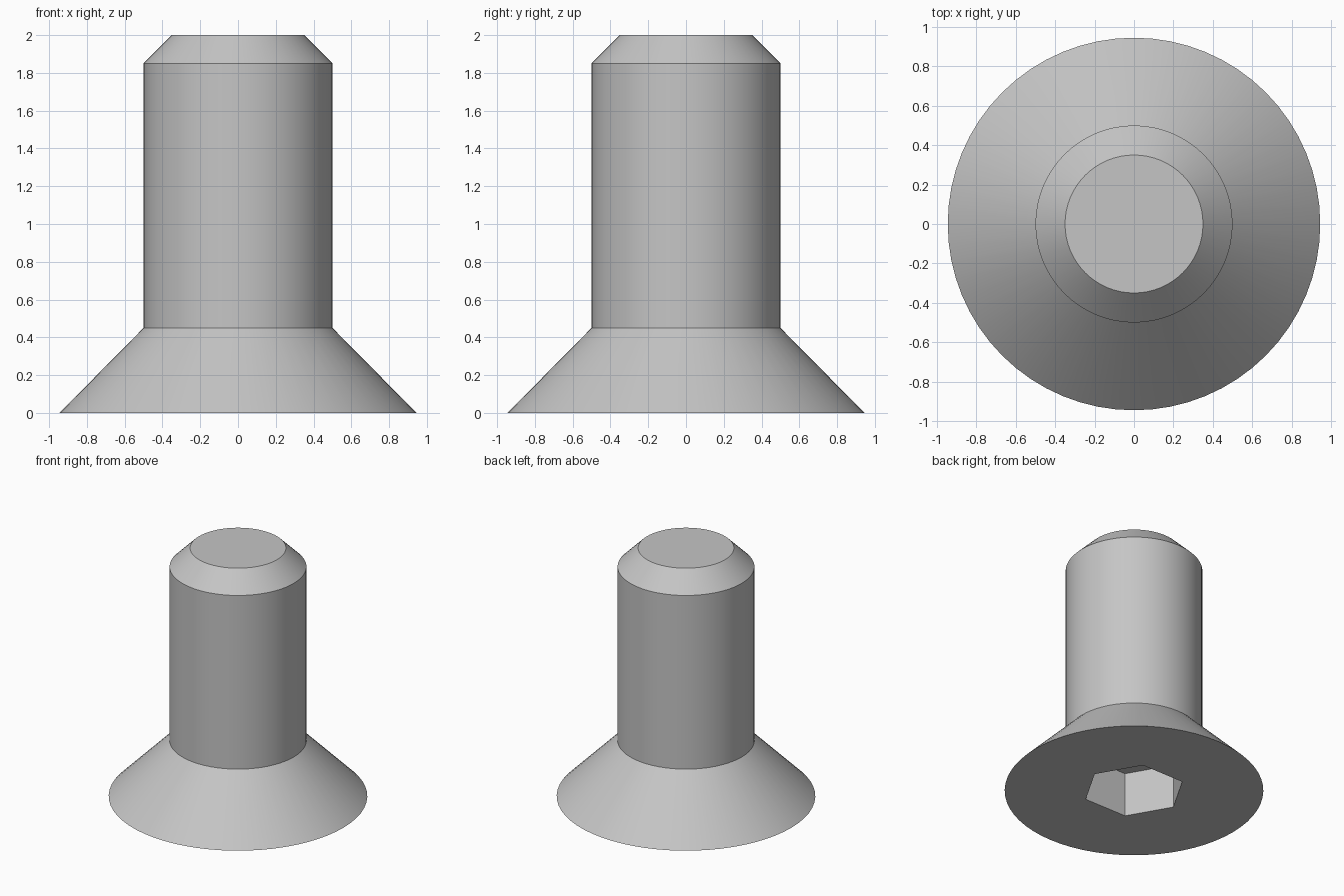
import bpy
import bmesh
from math import cos, sin, tau, radians

cube = bpy.data.objects.get("Cube")
if cube:
    bpy.data.objects.remove(cube, do_unlink=True)

SEGMENTS = 64
SOCKET_RADIUS = 0.375
SOCKET_DEPTH = 0.355
# Outer profile as (radius, height): countersunk head, shank, chamfered tip
PROFILE = [(0.945, 0), (0.5, 0.45), (0.5, 1.85), (0.35, 2)]

steel = bpy.data.materials.new("steel grey")
steel.use_nodes = True
colour = (0.56, 0.56, 0.56, 1)
steel.diffuse_color = colour
steel.node_tree.nodes["Principled BSDF"].inputs["Base Color"].default_value = colour

bm = bmesh.new()


def ring(radius, z, count):
    return [bm.verts.new((radius * cos(tau * i / count), radius * sin(tau * i / count), z))
            for i in range(count)]


def skin(lower, upper):
    n = len(lower)
    for i in range(n):
        j = (i + 1) % n
        bm.faces.new((lower[i], lower[j], upper[j], upper[i]))


def loop_edges(verts):
    return [bm.edges.get((v, verts[i - 1])) for i, v in enumerate(verts)]


# Turned body with a flat tip
rings = [ring(r, z, SEGMENTS) for r, z in PROFILE]
for lower, upper in zip(rings, rings[1:]):
    skin(lower, upper)
bm.faces.new(rings[-1])

# Hexagonal drive socket sunk into the head
mouth = ring(SOCKET_RADIUS, 0, 6)
floor = ring(SOCKET_RADIUS, SOCKET_DEPTH, 6)
skin(mouth, floor)
bm.faces.new(floor)

# Flat head face around the socket
bmesh.ops.triangle_fill(bm, use_beauty=True, use_dissolve=False,
                        edges=loop_edges(rings[0]) + loop_edges(mouth))
bmesh.ops.recalc_face_normals(bm, faces=bm.faces[:])

mesh = bpy.data.meshes.new("countersunk_screw")
bm.to_mesh(mesh)
bm.free()
mesh.materials.append(steel)
screw = bpy.data.objects.new("countersunk_screw", mesh)
bpy.context.collection.objects.link(screw)

# Smooth round sides, crisp edges
bpy.ops.object.select_all(action="DESELECT")
screw.select_set(True)
bpy.context.view_layer.objects.active = screw
bpy.ops.object.shade_smooth_by_angle(angle=radians(30))
